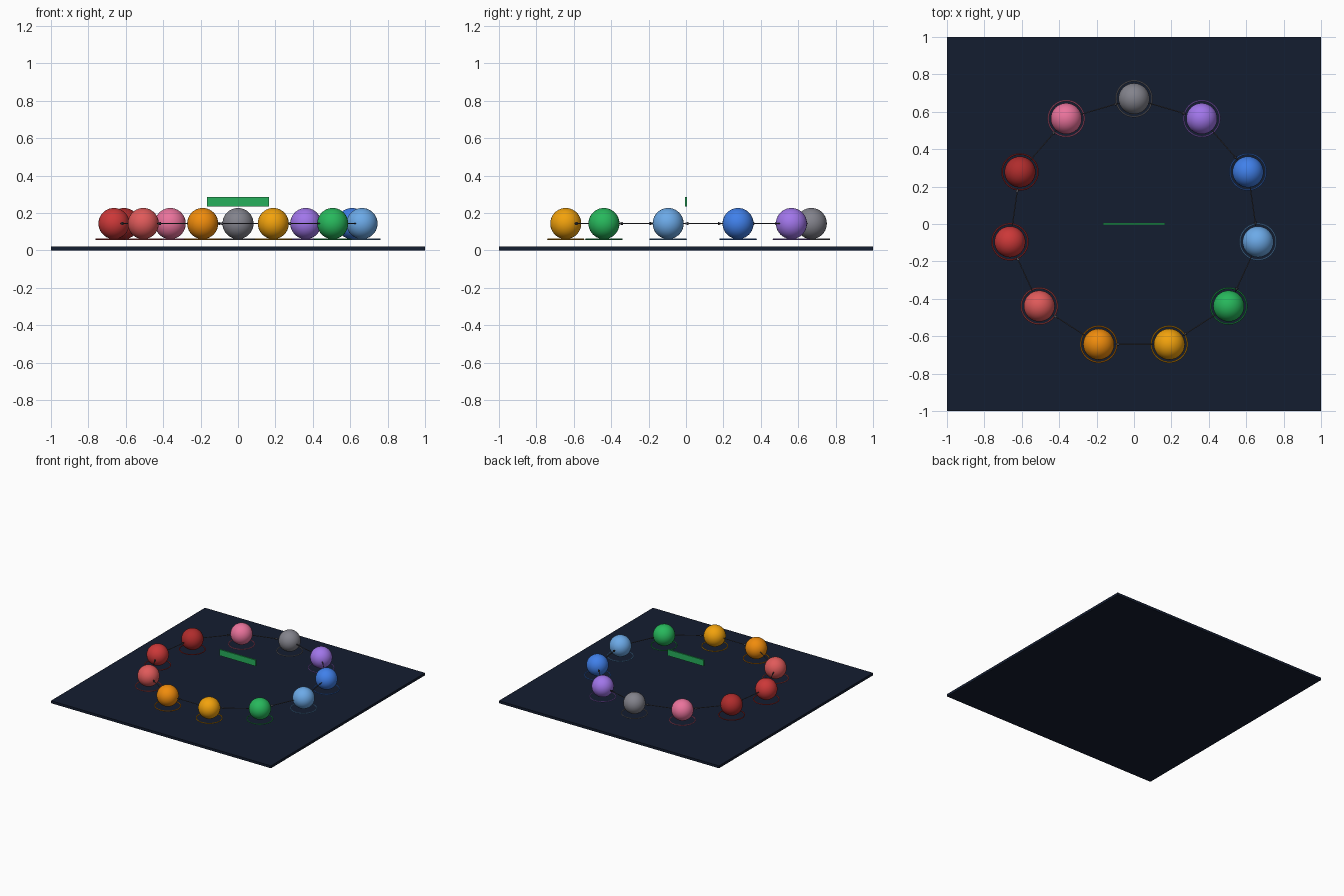
import bpy
from math import pi, cos, sin
from mathutils import Vector

if "Cube" in bpy.data.objects:
    bpy.data.objects.remove(bpy.data.objects["Cube"])


def material(name, hex_code):
    def linear(c):
        return c / 12.92 if c <= 0.04045 else ((c + 0.055) / 1.055) ** 2.4
    rgb = [linear(int(hex_code[i:i + 2], 16) / 255) for i in (0, 2, 4)]
    mat = bpy.data.materials.new(name)
    mat.diffuse_color = (*rgb, 1)
    mat.use_nodes = True
    mat.node_tree.nodes["Principled BSDF"].inputs["Base Color"].default_value = mat.diffuse_color
    return mat


def finish(name, mat, smooth=False):
    obj = bpy.context.object
    obj.name = name
    obj.data.materials.append(mat)
    if smooth:
        bpy.ops.object.shade_smooth_by_angle()
    return obj


def box(name, size, location, mat):
    bpy.ops.mesh.primitive_cube_add(size=1, location=location)
    obj = finish(name, mat)
    obj.scale = size


def rod(name, start, end, r1, r2, mat):
    # Cylinder or cone running from start to end
    axis = end - start
    bpy.ops.mesh.primitive_cone_add(
        vertices=16, radius1=r1, radius2=r2, depth=axis.length,
        location=(start + end) / 2,
        rotation=axis.to_track_quat('Z', 'Y').to_euler())
    finish(name, mat, True)


COLOURS = [("grey", "83838c"), ("violet", "a176ea"), ("blue", "4080ea"),
           ("sky", "6caae8"), ("green", "27b85c"), ("amber", "f2a20c"),
           ("orange", "f08c0c"), ("coral", "e05a5a"), ("red", "cc3838"),
           ("crimson", "b02c2c"), ("pink", "ea739c")]
COUNT = len(COLOURS)
RING_RADIUS, BALL_RADIUS, BALL_Z = 0.67, 0.083, 0.144

# Dark square base and the green upright plate in the middle
box("base_plate", (2, 2, 0.02), (0, 0, 0.01), material("navy", "141d30"))
box("centre_plate", (0.33, 0.012, 0.05), (0, 0, 0.26),
    material("plate_green", "27b05c"))

# Clockwise circle of ball positions, starting at the back
centres = []
for i in range(COUNT):
    a = pi / 2 - i * 2 * pi / COUNT
    centres.append(Vector((RING_RADIUS * cos(a), RING_RADIUS * sin(a), BALL_Z)))

# Balls, each above a thin halo of its own colour
for centre, (name, code) in zip(centres, COLOURS):
    mat = material(name, code)
    bpy.ops.mesh.primitive_uv_sphere_add(
        segments=32, ring_count=20, radius=BALL_RADIUS, location=centre)
    finish("ball_" + name, mat, True)
    bpy.ops.mesh.primitive_torus_add(
        major_segments=48, minor_segments=10, major_radius=0.096,
        minor_radius=0.004, location=(centre.x, centre.y, 0.06))
    finish("halo_" + name, mat, True)

# Arrows from each ball to the next
arrow_mat = material("arrow_grey", "4a4a52")
for i, start in enumerate(centres):
    end = centres[(i + 1) % COUNT]
    d = (end - start).normalized()
    tip = end - d * BALL_RADIUS
    neck = tip - d * 0.025
    rod(f"arrow_shaft_{i}", start + d * BALL_RADIUS, neck, 0.003, 0.003, arrow_mat)
    rod(f"arrow_head_{i}", neck, tip, 0.009, 0, arrow_mat)
